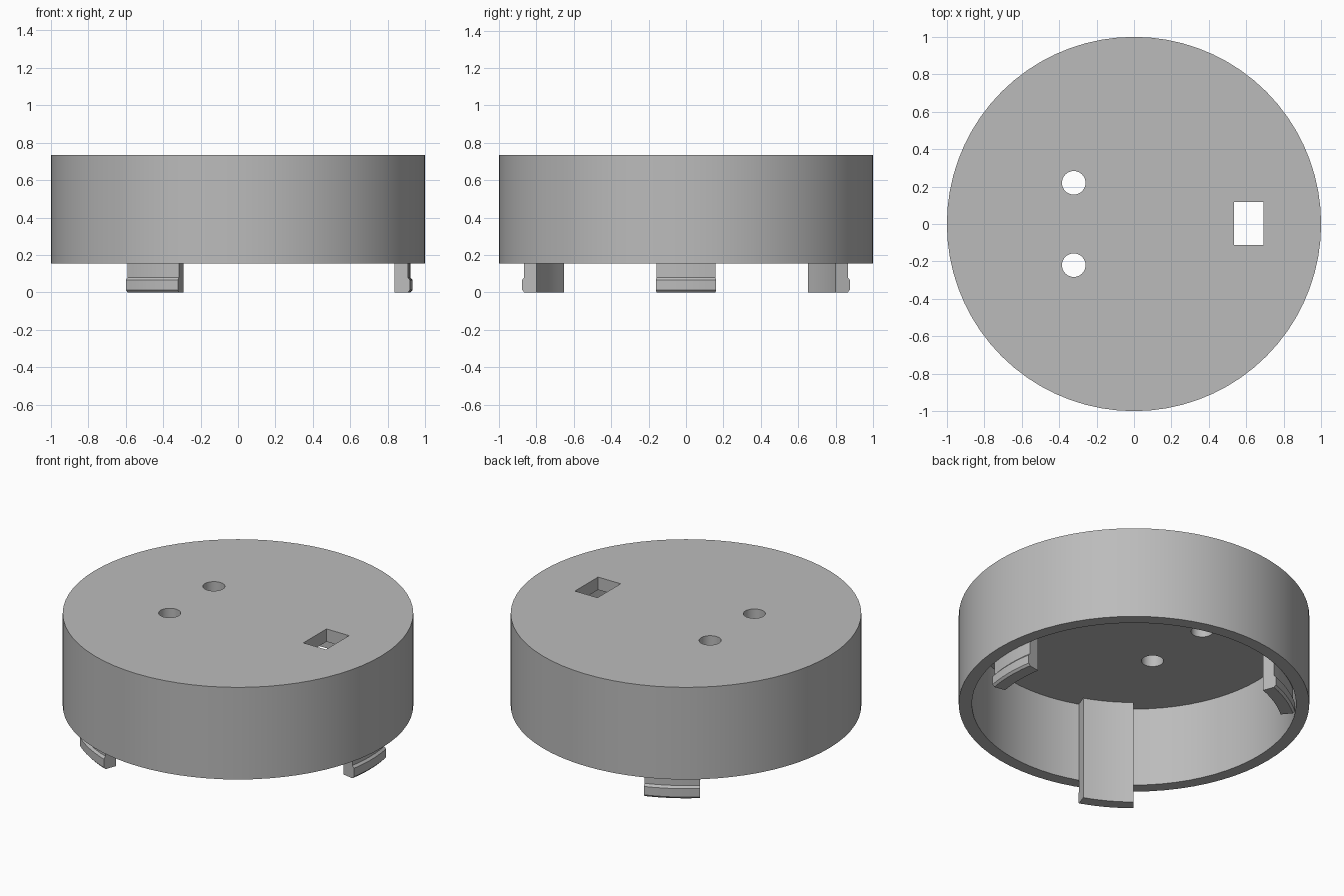
import bpy
import bmesh
import math
from mathutils import Matrix, Vector

cube = bpy.data.objects.get("Cube")
if cube:
    bpy.data.objects.remove(cube, do_unlink=True)

# Single grey plastic
GREY = (0.5, 0.5, 0.5, 1.0)
plastic = bpy.data.materials.new("grey plastic")
plastic.use_nodes = True
plastic.diffuse_color = GREY
bsdf = plastic.node_tree.nodes["Principled BSDF"]
bsdf.inputs["Base Color"].default_value = GREY
bsdf.inputs["Roughness"].default_value = 0.6

# Main dimensions
RIM_Z, TOP_Z, CEILING_Z = 0.155, 0.735, 0.655
OUTER, INNER = 1.0, 0.925


def make_object(name, bm):
    bmesh.ops.recalc_face_normals(bm, faces=bm.faces)
    mesh = bpy.data.meshes.new(name)
    bm.to_mesh(mesh)
    bm.free()
    mesh.materials.append(plastic)
    obj = bpy.data.objects.new(name, mesh)
    bpy.context.collection.objects.link(obj)
    return obj


def select_only(obj):
    bpy.ops.object.select_all(action='DESELECT')
    obj.select_set(True)
    bpy.context.view_layer.objects.active = obj


def lathe(name, profile, start, sweep, steps, closed):
    """Spin an (r, z) profile about z; a partial sweep gets end caps."""
    bm = bmesh.new()
    turn = Matrix.Rotation(start, 3, 'Z')
    verts = [bm.verts.new(turn @ Vector((r, 0, z))) for r, z in profile]
    edges = [bm.edges.new(pair) for pair in zip(verts, verts[1:])]
    if closed:
        edges.append(bm.edges.new((verts[-1], verts[0])))
    spun = bmesh.ops.spin(bm, geom=verts + edges, axis=(0, 0, 1),
                          cent=(0, 0, 0), angle=sweep, steps=steps)
    if closed:
        bm.faces.new(verts)
        last = [e for e in spun["geom_last"] if isinstance(e, bmesh.types.BMEdge)]
        bmesh.ops.contextual_create(bm, geom=last)
    bmesh.ops.remove_doubles(bm, verts=bm.verts, dist=1e-4)
    # Merge the flat fans into single faces
    bmesh.ops.dissolve_limit(bm, angle_limit=math.radians(0.5),
                             verts=bm.verts, edges=bm.edges)
    return make_object(name, bm)


def cut(target, cutter):
    mod = target.modifiers.new("opening", 'BOOLEAN')
    mod.operation = 'DIFFERENCE'
    mod.solver = 'EXACT'
    mod.object = cutter
    select_only(target)
    bpy.ops.object.modifier_apply(modifier=mod.name)
    bpy.data.objects.remove(cutter, do_unlink=True)


# Round cap: top plate and side wall, open below
cap = lathe("cap_shell",
            [(0, TOP_Z), (OUTER, TOP_Z), (OUTER, RIM_Z),
             (INNER, RIM_Z), (INNER, CEILING_Z), (0, CEILING_Z)],
            0, math.tau, 72, False)

# Two round holes through the top plate
for side in (-1, 1):
    bm = bmesh.new()
    bmesh.ops.create_cone(bm, cap_ends=True, segments=32, radius1=0.063,
                          radius2=0.063, depth=0.4,
                          matrix=Matrix.Translation((-0.322, side * 0.22, 0.7)))
    cut(cap, make_object("hole_cutter", bm))

# Rectangular opening through the top plate
bm = bmesh.new()
bmesh.ops.create_cube(bm, size=1,
                      matrix=Matrix.Translation((0.613, 0.002, 0.7))
                      @ Matrix.Diagonal((0.157, 0.23, 0.4, 1)))
cut(cap, make_object("slot_cutter", bm))

# Three snap clips, from the ceiling down past the rim, with a small hook
clip_profile = [(0.85, 0), (0.921, 0), (0.933, 0.013), (0.933, 0.066),
                (0.921, 0.08), (0.921, RIM_Z + 0.005), (0.93, RIM_Z + 0.01),
                (0.93, CEILING_Z + 0.01), (0.85, CEILING_Z + 0.01)]
half = math.radians(9.9)
parts = [cap]
for i, place in enumerate(("left", "back_right", "front_right")):
    parts.append(lathe(place + "_clip", clip_profile,
                       i * math.tau / 3 - half, 2 * half, 6, True))

# Smooth curved faces, sharp corners
for obj in parts:
    select_only(obj)
    bpy.ops.object.shade_smooth_by_angle(angle=math.radians(25))
